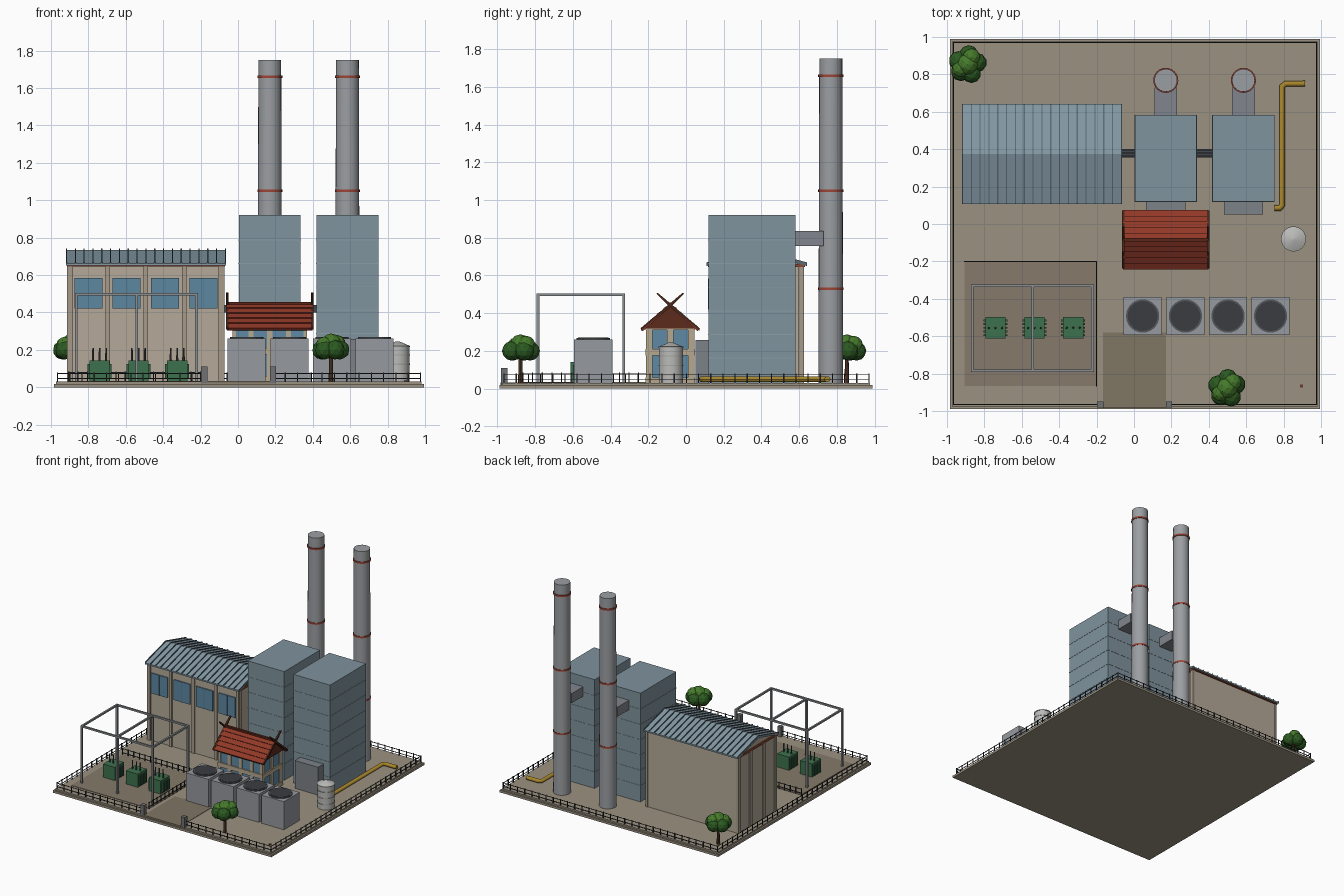
import bpy, bmesh, math, random
from mathutils import Matrix, Vector

if "Cube" in bpy.data.objects:
    bpy.data.objects.remove(bpy.data.objects["Cube"])

random.seed(4)
MATS = {}


def paint(ob, hexcol):
    if not hexcol:
        return ob
    if hexcol not in MATS:
        m = bpy.data.materials.new("mat_" + hexcol)
        rgb = [int(hexcol[i:i + 2], 16) / 255 for i in (0, 2, 4)]
        m.diffuse_color = [c ** 2.2 for c in rgb] + [1]
        m.use_nodes = True
        m.node_tree.nodes["Principled BSDF"].inputs["Base Color"].default_value = m.diffuse_color
        MATS[hexcol] = m
    ob.data.materials.append(MATS[hexcol])
    return ob


def finish(name, bm, col, smooth=False):
    bmesh.ops.recalc_face_normals(bm, faces=bm.faces)
    me = bpy.data.meshes.new(name)
    bm.to_mesh(me)
    bm.free()
    ob = bpy.data.objects.new(name, me)
    bpy.context.collection.objects.link(ob)
    if smooth:
        bpy.ops.object.select_all(action='DESELECT')
        ob.select_set(True)
        bpy.context.view_layer.objects.active = ob
        bpy.ops.object.shade_smooth_by_angle(angle=math.radians(35))
    return paint(ob, col)


def boxes(name, items, col=None):
    """items: (x0, x1, y0, y1, z0, z1)"""
    bm = bmesh.new()
    for x0, x1, y0, y1, z0, z1 in items:
        mat = Matrix.Translation(((x0 + x1) / 2, (y0 + y1) / 2, (z0 + z1) / 2)) @ \
            Matrix.Diagonal((x1 - x0, y1 - y0, z1 - z0, 1))
        bmesh.ops.create_cube(bm, size=1, matrix=mat)
    return finish(name, bm, col)


def prisms(name, items, col=None):
    """items: (yz profile, x0, x1), extruded along x"""
    bm = bmesh.new()
    for prof, x0, x1 in items:
        f = bm.faces.new([bm.verts.new((x0, y, z)) for y, z in prof])
        r = bmesh.ops.extrude_face_region(bm, geom=[f])
        vs = [g for g in r["geom"] if isinstance(g, bmesh.types.BMVert)]
        bmesh.ops.translate(bm, vec=(x1 - x0, 0, 0), verts=vs)
    return finish(name, bm, col)


def cyls(name, items, col=None, seg=24):
    """items: (x, y, z0, z1, r0, r1)"""
    bm = bmesh.new()
    for x, y, z0, z1, r0, r1 in items:
        bmesh.ops.create_cone(bm, cap_ends=True, segments=seg, radius1=r0, radius2=r1, depth=z1 - z0,
                              matrix=Matrix.Translation((x, y, (z0 + z1) / 2)))
    return finish(name, bm, col, True)


def tube(name, pts, r, col):
    cu = bpy.data.curves.new(name, 'CURVE')
    cu.dimensions = '3D'
    cu.bevel_depth, cu.bevel_resolution, cu.use_fill_caps = r, 3, True
    sp = cu.splines.new('POLY')
    sp.points.add(len(pts) - 1)
    for p, c in zip(sp.points, pts):
        p.co = (*c, 1)
    ob = bpy.data.objects.new(name, cu)
    bpy.context.collection.objects.link(ob)
    return paint(ob, col)


def fence(name, runs, h=0.08, step=0.065):
    out = []
    for x0, y0, x1, y1 in runs:
        n = max(1, round((abs(x1 - x0) + abs(y1 - y0)) / step))
        for i in range(n + 1):
            x, y = x0 + (x1 - x0) * i / n, y0 + (y1 - y0) * i / n
            out.append((x - .003, x + .003, y - .003, y + .003, .03, h))
        for z in (.045, h - .008):
            out.append((min(x0, x1) - .002, max(x0, x1) + .002, min(y0, y1) - .002, max(y0, y1) + .002, z, z + .004))
    return boxes(name, out, "2c2e30")


G = .03
# site slab, yard pad and gate road
boxes("ground_slab", [(-.985, .995, -.99, .99, 0, .018), (-.972, .982, -.977, .977, .018, G)], "9a9080")
boxes("yard_pad", [(-.905, -.2, -.865, -.2, .02, .034)], "85796a")
boxes("gate_road", [(-.165, .17, -.985, -.58, .02, .033)], "7f7564")
boxes("drain_cover", [(.887, .903, -.873, -.857, .02, .035)], "6b3d30")

# perimeter and yard fences
L, R, B, F = -.965, .976, .97, -.965
fence("perimeter_fence", [(L, F, -.18, F), (.187, F, R, F), (L, B, R, B), (L, F, L, B), (R, F, R, B)])
fence("yard_fence", [(-.905, -.2, -.2, -.2), (-.2, -.865, -.2, -.2)], .085, .05)
boxes("gate_posts", [(x - .017, x + .017, F - .017, F + .017, 0.02, .11) for x in (-.18, .187)], "6f7072")

# turbine hall
prisms("hall_walls", [([(.13, G), (.13, .655), (.375, .722), (.62, .655), (.62, G)], -.905, -.08)], "b3a898")
boxes("hall_pilasters", [(x - .012, x + .012, .12, .13, G, .65) for x in (-.893, -.697, -.492, -.287, -.092)] +
      [(x - .008, x + .008, y - .015, y + .015, G, .65) for x in (-.905, -.08) for y in (.14, .29, .46, .61)], "a59a8a")
boxes("hall_cornice", [(-.915, -.07, .118, .632, .645, .662)], "8a4a35")
wins = (-.8, -.595, -.39, -.185)
boxes("hall_windows", [(x - .075, x + .075, .121, .14, .42, .585) for x in wins], "5d86a0")
boxes("hall_mullions", [(x - .003, x + .003, .118, .125, .42, .585) for x in wins], "5a7d92")
roof = [(.108, .662), (.375, .735), (.642, .662), (.642, .65), (.375, .722), (.108, .65)]
prisms("hall_roof", [(roof, -.92, -.065)], "8398a3")
rib = [(y, z + (.007 if i < 3 else 0)) for i, (y, z) in enumerate(roof)]
prisms("hall_roof_ribs", [(rib, -.92 + .0472 * i - .003 + .003, -.92 + .0472 * i + .006) for i in range(19)], "5b6a73")

# pipe bridge
boxes("pipe_bridge", [(-.08, .43, .357 + .016 * i, .368 + .016 * i, .405, .44) for i in range(3)] +
      [(-.08, .43, .355, .402, .4, .408)], "45494e")

# boiler houses with seams, annexes, flue ducts and stacks
for i, x in enumerate((.17, .585)):
    n = "_%d" % (i + 1)
    boxes("boiler_house" + n, [(x - .165, x + .165, .12, .582, G, .92)], "7f929c")
    boxes("boiler_seams" + n, [(x - .167, x + .167, .118, .584, z, z + .005)
                               for z in (.16, .285, .41, .535, .66, .785)], "8b9ca5")
    boxes("boiler_annex" + n, [(x - .105, x + .105, .05, .13, G, .258)], "7b8187")
    boxes("flue_duct" + n, [(x - .061, x + .061, .57, .73, .757, .835)], "80858c")
    cyls("stack" + n, [(x, .768, G, 1.75, .066, .061)], "9a9da1")
    cyls("stack_bands" + n, [(x, .768, z - .007, z + .007, .067, .067) for z in (.53, 1.05, 1.66)], "9c4638")

# small control house: glazed core, beige frame, tiled gable roof
X0, X1, Y0, Y1, YC = -.03, .37, -.213, .045, -.084
boxes("house_glazing", [(X0 + .008, X1 - .008, Y0 + .008, Y1 - .008, G, .325)], "5f88a3")
posts = [X0 + (X1 - X0) * i / 4 for i in range(5)]
boxes("house_frame",
      [(max(X0, x - .014), min(X1, x + .014), y, y + .02, G, .325) for x in posts for y in (Y0, Y1 - .02)] +
      [(x, x + .02, y - .017, y + .017, G, .325) for x in (X0, X1 - .02) for y in (Y0 + .017, YC, Y1 - .017)] +
      [(X0 - .003, X1 + .003, Y0 - .003, Y1 + .003, z, z + h) for z, h in ((G, .03), (.175, .035), (.312, .01))],
      "b5a78f")
prisms("house_gable", [([(-.215, .32), (YC, .435), (.047, .32)], -.04, .38)], "5c2f22")
prisms("house_roof", [([(-.237, .312), (YC, .448), (.069, .312), (.062, .304), (YC, .432), (-.23, .304)],
                       -.058, .398)], "8a3a2b")
tiles = []
for s in (-1, 1):
    for k in range(5):
        a, b = k / 5, (k + 1) / 5
        p = lambda t, o: (YC + s * (.153 * t + o * .66), .448 - .136 * t + o * .75)
        tiles.append(([p(a, -.002), p(a, .001), p(b, .008), p(b, -.002)], -.058, .398))
prisms("house_tile_courses", tiles, "8f3b2b")
boxes("house_ridge", [(-.058, .398, YC - .01, YC + .01, .44, .457)], "5a2a1f")
barge = []
for x in (-.064, .39):
    for s in (-1, 1):
        barge.append(([(YC + s * .155, .308), (YC + s * .155, .322), (YC - s * .066, .508),
                       (YC - s * .074, .504), (YC - s * .005, .436)], x, x + .014))
prisms("house_crossed_bargeboards", barge, "4a2a1e")

# cooling units with fans
cool = (.046, .275, .503, .73)
boxes("cooling_units", [(x - .102, x + .102, -.594, -.39, G, .26) for x in cool], "95989d")
cyls("cooling_fan_rings", [(x, -.492, .255, .268, .089, .089) for x in cool], "55585c", 28)
cyls("cooling_fan_discs", [(x, -.492, .26, .27, .08, .08) for x in cool], "3c3f43", 28)

# storage tank
cyls("tank", [(.853, -.08, G, .222, .064, .064), (.853, -.08, .222, .246, .064, .008)], "b9b9b7")
cyls("tank_hoops", [(.853, -.08, z, z + .006, .067, .067) for z in (.07, .12, .17, .216)], "a5a5a3")

# fuel pipe on the ground
tube("fuel_pipe", [(.915, .75, .05), (.81, .75, .05), (.792, .735, .05), (.792, .1, .05),
                   (.78, .085, .05), (.75, .085, .05)], .016, "a5842f")

# transformers with fins and bushings
tr = (-.74, -.532, -.325)
boxes("transformers", [(x - .054, x + .054, -.613, -.497, G, .142) for x in tr], "40704e")
boxes("transformer_fins", [(x - .064, x + .064, y - .005, y + .005, .045, .125)
                           for x in tr for y in (-.595, -.575, -.555, -.535, -.515)], "38634a")
cyls("transformer_bushings", [(x + d, -.555, .14, .21, .006, .004) for x in tr for d in (-.035, 0, .035)],
     "4a4e50", 8)

# switchyard gantry
gx, gy, t = (-.865, -.542, -.222), (-.785, -.33), .007
boxes("gantry", [(x - t, x + t, y - t, y + t, G, .505) for x in gx for y in gy] +
      [(gx[0] - t, gx[2] + t, y - t, y + t, .491, .505) for y in gy] +
      [(x - t, x + t, gy[0], gy[1], .491, .505) for x in gx], "8b8e92")

# trees
for i, (x, y) in enumerate(((-.89, .853), (.497, -.878))):
    cyls("tree_trunk_%d" % (i + 1), [(x, y, .02, .19, .013, .009)], "5a4030", 8)
    for part, col, blobs in (("lower", "2f5a26", [(.045, a, .2, .052) for a in (.3, 1.6, 2.8, 4.1, 5.3)]),
                             ("upper", "47792f", [(.0, 0, .23, .058), (.038, .9, .232, .048), (.038, 3.6, .225, .046)])):
        bm = bmesh.new()
        for d, a, z, r in blobs:
            a += random.uniform(-.2, .2)
            bmesh.ops.create_icosphere(bm, subdivisions=2, radius=r, matrix=Matrix.Translation(
                (x + d * 1.15 * math.cos(a), y + d * 1.15 * math.sin(a), z)))
        finish("tree_%s_leaves_%d" % (part, i + 1), bm, col)
